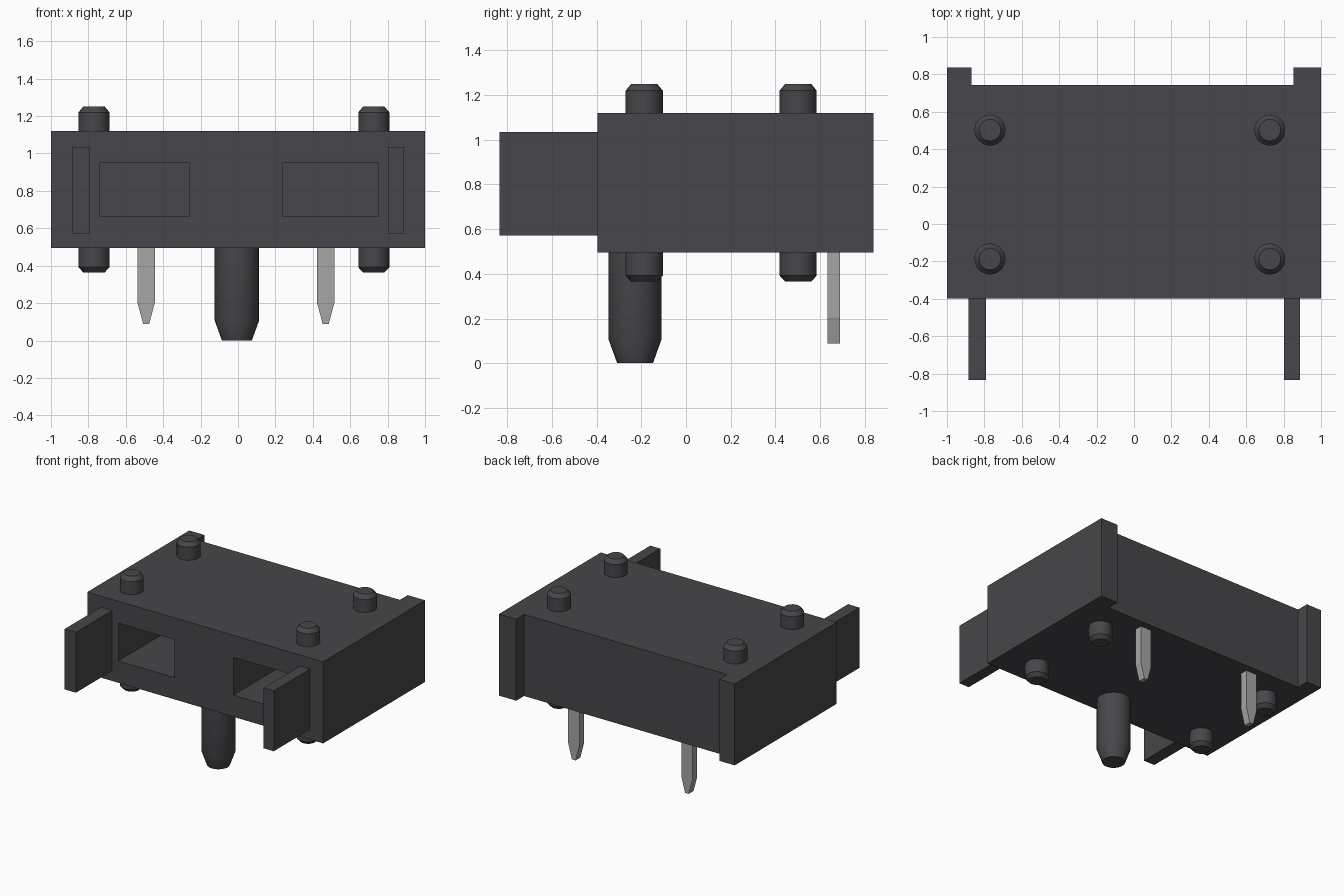
import bpy
import bmesh
from mathutils import Vector

cube = bpy.data.objects.get("Cube")
if cube:
    bpy.data.objects.remove(cube, do_unlink=True)


def material(name, rgb, roughness):
    m = bpy.data.materials.new(name)
    m.use_nodes = True
    m.diffuse_color = (*rgb, 1)
    bsdf = m.node_tree.nodes["Principled BSDF"]
    bsdf.inputs["Base Color"].default_value = (*rgb, 1)
    bsdf.inputs["Roughness"].default_value = roughness
    return m


plastic = material("charcoal_plastic", (0.063, 0.062, 0.069), 0.6)
metal = material("pale_grey_metal", (0.38, 0.38, 0.37), 0.5)


def finish(name, bm, mat):
    bmesh.ops.recalc_face_normals(bm, faces=bm.faces)
    mesh = bpy.data.meshes.new(name)
    bm.to_mesh(mesh)
    bm.free()
    mesh.materials.append(mat)
    obj = bpy.data.objects.new(name, mesh)
    bpy.context.collection.objects.link(obj)
    return obj


def extrude(name, points, direction, mat):
    """Extrude a closed 3D outline along a vector."""
    bm = bmesh.new()
    face = bm.faces.new([bm.verts.new(p) for p in points])
    moved = bmesh.ops.extrude_face_region(bm, geom=[face], use_keep_orig=True)["geom"]
    verts = [g for g in moved if isinstance(g, bmesh.types.BMVert)]
    bmesh.ops.translate(bm, verts=verts, vec=Vector(direction))
    return finish(name, bm, mat)


def box(name, x, y, z, mat):
    outline = [(x[0], y[0], z[0]), (x[1], y[0], z[0]), (x[1], y[1], z[0]), (x[0], y[1], z[0])]
    return extrude(name, outline, (0, 0, z[1] - z[0]), mat)


def turned(name, x, y, profile, mat, sides=24):
    """Round part from (radius, height) rings, closed at both ends."""
    bm = bmesh.new()
    rings = []
    for radius, z in profile:
        ring = bmesh.ops.create_circle(bm, segments=sides, radius=radius)["verts"]
        bmesh.ops.translate(bm, verts=ring, vec=(x, y, z))
        rings.append(ring)
    for low, high in zip(rings, rings[1:]):
        for i in range(sides):
            j = (i + 1) % sides
            bm.faces.new((low[i], low[j], high[j], high[i]))
    bm.faces.new(rings[0])
    bm.faces.new(rings[-1])
    obj = finish(name, bm, mat)
    bpy.ops.object.select_all(action="DESELECT")
    obj.select_set(True)
    bpy.context.view_layer.objects.active = obj
    bpy.ops.object.shade_smooth_by_angle(angle=0.44)
    return obj


BOTTOM, TOP = 0.495, 1.12
FRONT, BACK, REAR_EDGE = -0.397, 0.743, 0.838

# Housing with a raised strip at each rear corner
outline = [(-1, FRONT), (1, FRONT), (1, REAR_EDGE), (0.853, REAR_EDGE), (0.853, BACK),
           (-0.87, BACK), (-0.87, REAR_EDGE), (-1, REAR_EDGE)]
housing = extrude("housing", [(x, y, BOTTOM) for x, y in outline], (0, 0, TOP - BOTTOM), plastic)

# Two deep rectangular sockets in the front
for x in ((-0.737, -0.262), (0.24, 0.75)):
    cutter = box("socket_cutter", x, (FRONT - 0.1, 0.55), (0.662, 0.952), plastic)
    cutter.hide_render = True
    cut = housing.modifiers.new("socket", "BOOLEAN")
    cut.operation = "DIFFERENCE"
    cut.solver = "EXACT"
    cut.object = cutter
    bpy.context.view_layer.objects.active = housing
    bpy.ops.object.modifier_apply(modifier=cut.name)
    bpy.data.objects.remove(cutter, do_unlink=True)

# Guide arms on the front
for name, x in (("right_guide_arm", (-0.885, -0.79)), ("left_guide_arm", (0.803, 0.888))):
    box(name, x, (-0.835, FRONT), (0.572, 1.035), plastic)

# Chamfered pegs above and below the housing
for side, x in (("right", -0.77), ("left", 0.726)):
    for end, y in (("front", -0.187), ("rear", 0.502)):
        turned(f"{side}_{end}_top_peg", x, y,
               [(0.083, TOP), (0.083, 1.22), (0.058, 1.25)], plastic)
        turned(f"{side}_{end}_bottom_peg", x, y,
               [(0.058, 0.365), (0.083, 0.392), (0.083, BOTTOM)], plastic)

# Central locating post
turned("locating_post", -0.006, -0.228,
       [(0.08, 0), (0.119, 0.108), (0.119, BOTTOM)], plastic)

# Flat tapered contact pins
for name, x in (("right_pin", -0.491), ("left_pin", 0.469)):
    half = [(0.016, 0.088), (0.047, 0.205), (0.047, BOTTOM)]
    profile = half + [(-w, z) for w, z in reversed(half)]
    extrude(name, [(x + w, 0.633, z) for w, z in profile], (0, 0.057, 0), metal)
